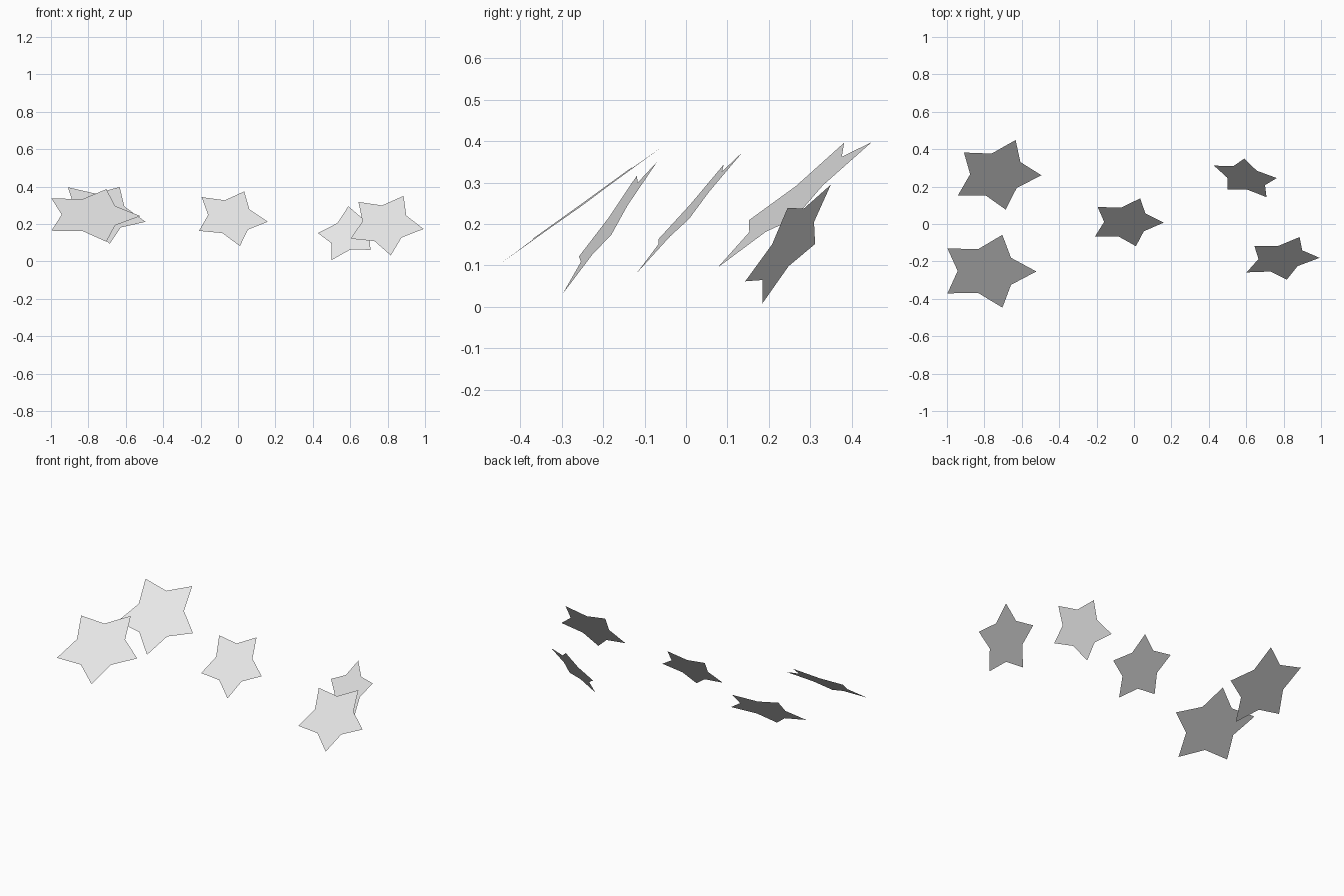
import bpy
from math import cos, sin, pi
from mathutils import Vector

cube = bpy.data.objects.get("Cube")
if cube:
    bpy.data.objects.remove(cube, do_unlink=True)

# Single pale grey material
grey = bpy.data.materials.new("pale_grey")
grey.use_nodes = True
colour = (0.8, 0.8, 0.8, 1)
grey.diffuse_color = colour
grey.node_tree.nodes["Principled BSDF"].inputs["Base Color"].default_value = colour

POINTS = 5
INNER = 0.6  # notch radius relative to tip radius


def star(name, centre, up, side):
    """Flat star: 'up' runs from the centre to a tip, 'side' lies across it."""
    up, side = Vector(up), Vector(side)
    ring = []
    for i in range(POINTS * 2):
        angle = -i * pi / POINTS
        radius = INNER if i % 2 else 1
        ring.append((up * cos(angle) + side * sin(angle)) * radius)
    mesh = bpy.data.meshes.new(name)
    mesh.from_pydata(ring, [], [range(len(ring))])
    mesh.materials.append(grey)
    obj = bpy.data.objects.new(name, mesh)
    obj.location = centre
    bpy.context.collection.objects.link(obj)


# Five tilted stars
star("star_middle", (-.04, .01, .235), (.073, .127, .139), (.186, -.044, -.069))
star("star_back_right", (-.733, .264, .262), (.10, .185, .136), (.218, -.064, -.097))
star("star_front_right", (-.785, -.252, .247), (.081, .194, .139), (.25, -.065, -.05))
star("star_front_left", (.788, -.185, .199), (.097, .115, .151), (.183, -.033, -.076))
star("star_back_left", (.598, .247, .151), (-.008, .103, .144), (.177, -.035, .046))
